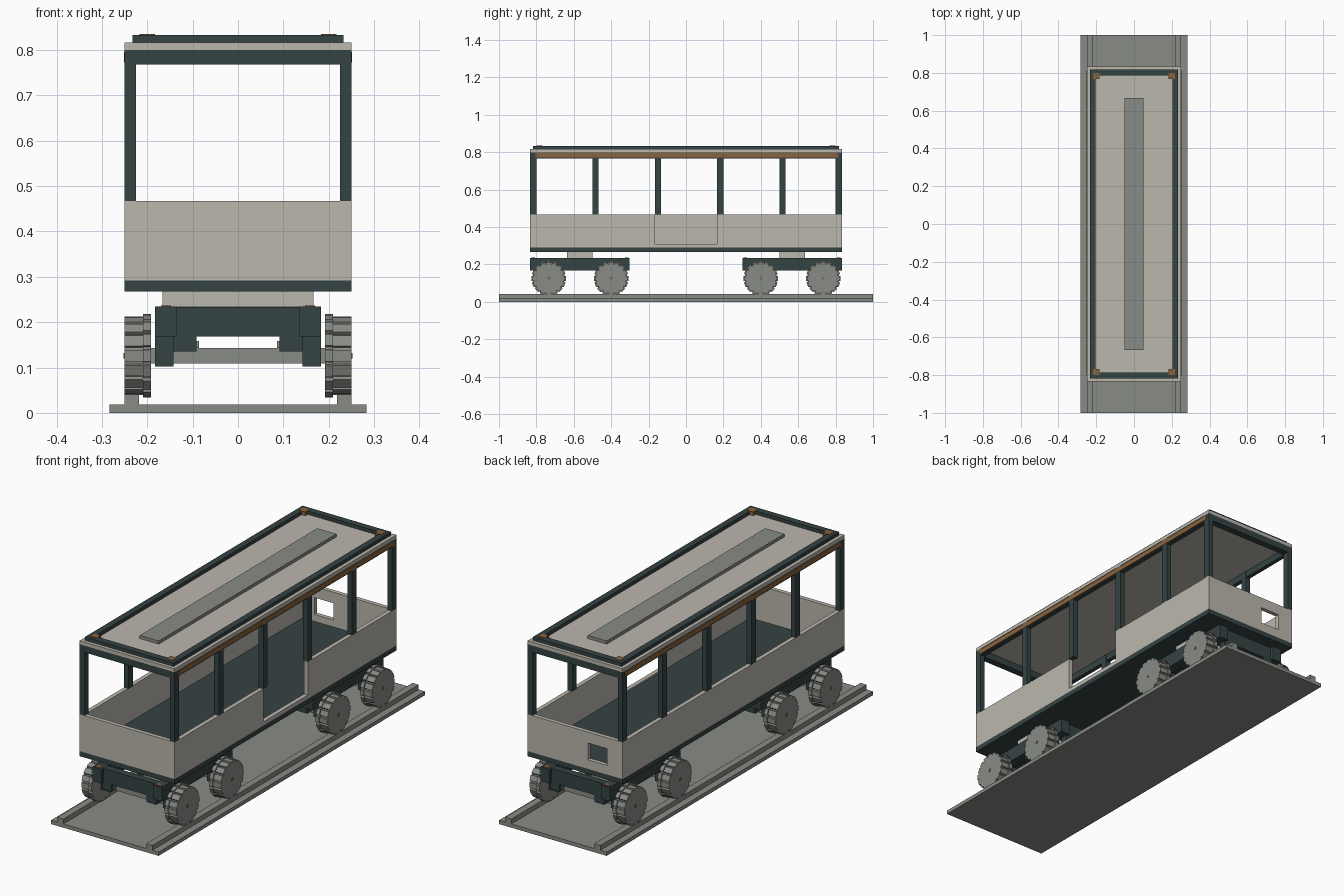
import bpy, bmesh, math

if "Cube" in bpy.data.objects:
    bpy.data.objects.remove(bpy.data.objects["Cube"])


def material(name, rgb):
    m = bpy.data.materials.new(name)
    m.diffuse_color = (*rgb, 1)
    m.use_nodes = True
    m.node_tree.nodes["Principled BSDF"].inputs["Base Color"].default_value = m.diffuse_color
    return m


CREAM = material("warm cream", (0.50, 0.475, 0.42))
DARK = material("dark teal", (0.036, 0.056, 0.056))
GREY = material("steel grey", (0.25, 0.26, 0.235))
COPPER = material("copper brown", (0.25, 0.125, 0.05))


def finish(name, bm, mat):
    bmesh.ops.recalc_face_normals(bm, faces=bm.faces)
    me = bpy.data.meshes.new(name)
    bm.to_mesh(me)
    bm.free()
    me.materials.append(mat)
    ob = bpy.data.objects.new(name, me)
    bpy.context.collection.objects.link(ob)
    return ob


def box(name, mat, x, y, z):
    """Box from (min, max) ranges on each axis."""
    bm = bmesh.new()
    bmesh.ops.create_cube(bm, size=1)
    for v in bm.verts:
        for i, (lo, hi) in enumerate((x, y, z)):
            v.co[i] = lo if v.co[i] < 0 else hi
    return finish(name, bm, mat)


def span(a, b, s):
    """Range a..b mirrored to the side given by s."""
    return (a, b) if s > 0 else (-b, -a)


def around(c, half):
    return (c - half, c + half)


def disc(name, mat, x, y, z, r_out, r_in):
    """Sixteen-tooth wheel disc with its axis along x."""
    bm = bmesh.new()
    vs = []
    step = math.tau / 16
    for i in range(16):
        for r, da in ((r_out, -0.36), (r_out, 0.36), (r_in, 0.42), (r_in, 0.58)):
            a = (i + da) * step
            vs.append(bm.verts.new((x[0], y + r * math.sin(a), z + r * math.cos(a))))
    f = bm.faces.new(vs)
    ext = bmesh.ops.extrude_face_region(bm, geom=[f])
    for v in ext["geom"]:
        if isinstance(v, bmesh.types.BMVert):
            v.co.x = x[1]
    bm.faces.ensure_lookup_table()
    if f.is_valid and len(bm.faces) < 66:
        bm.faces.new(vs)
    return finish(name, bm, mat)


# Track bed and rails
box("track_bed", GREY, (-0.283, 0.283), (-1, 1), (0, 0.018))
for s in (-1, 1):
    box("rail", GREY, span(0.218, 0.25, s), (-1, 1), (0.017, 0.041))

# Bogies
AXLE_Z = 0.126
for e in (-1, 1):
    c = e * 0.567
    box("bogie_bolster", CREAM, (-0.167, 0.167), around(c, 0.068), (0.235, 0.269))
    box("bogie_centre_beam", DARK, (-0.14, 0.14), around(c, 0.067), (0.17, 0.235))
    for s in (-1, 1):
        box("bogie_side_beam", DARK, span(0.135, 0.183, s), around(c, 0.266), (0.168, 0.235))
    for d in (-1, 1):
        y = c + d * 0.167
        box("bogie_end_beam", DARK, (-0.136, 0.136), around(c + d * 0.233, 0.017), (0.168, 0.234))
        box("axle", GREY, (-0.195, 0.195), around(y, 0.017), around(AXLE_Z, 0.017))
        for s in (-1, 1):
            box("axle_box", DARK, span(0.142, 0.183, s), around(y, 0.034), (0.102, 0.169))
            box("brake_hanger", DARK, span(0.092, 0.142, s), around(c + d * 0.233, 0.017), (0.135, 0.169))
            box("brake_pin", GREY, span(0.086, 0.093, s), around(c + d * 0.233, 0.008), (0.143, 0.159))
            box("bogie_corner_cap", COPPER, span(0.148, 0.17, s), around(c + d * 0.25, 0.01), (0.234, 0.237))
            disc("wheel_tread", GREY, span(0.209, 0.25, s), y, AXLE_Z, 0.087, 0.079)
            disc("wheel_flange", GREY, span(0.192, 0.21, s), y, AXLE_Z, 0.093, 0.085)
            box("wheel_hub_pin", COPPER, span(0.249, 0.252, s), around(y, 0.006), around(AXLE_Z, 0.006))

# Floor
X, Y, T = 0.25, 0.833, 0.02
box("underframe", DARK, (-X, X), (-Y, Y), (0.268, 0.292))
box("cabin_floor", DARK, (-X + T, X - T), (-Y + T, Y - T), (0.291, 0.302))

# Lower walls; the right one has a doorway, the back one a small opening
W0, W1 = 0.292, 0.467
box("left_wall", CREAM, (-X, -X + T), (-Y, Y), (W0, W1))
for s in (-1, 1):
    box("right_wall", CREAM, (X - T, X), span(0.167, Y, s), (W0, W1))
box("door_sill", CREAM, (X - T, X), (-0.167, 0.167), (W0, 0.31))
IX = X - T
box("front_wall", CREAM, (-IX, IX), (-Y, -Y + T), (W0, W1))
box("back_wall_wide", CREAM, (-0.067, IX), (Y - T, Y), (W0, W1))
box("back_wall_narrow", CREAM, (-IX, -0.168), (Y - T, Y), (W0, W1))
box("back_wall_below", CREAM, (-0.168, -0.067), (Y - T, Y), (W0, 0.335))
box("back_wall_above", CREAM, (-0.168, -0.067), (Y - T, Y), (0.415, W1))

# Window posts and top beams
for s in (-1, 1):
    for y in (-0.833, -0.5, -0.167, 0.167, 0.5, 0.8):
        box("window_post", DARK, span(0.225, X, s), (y, y + 0.033), (W1, 0.80))
    box("side_top_beam", DARK, span(0.227, 0.247, s), (-0.8, 0.8), (0.768, 0.80))
    box("side_trim", COPPER, span(0.246, 0.2515, s), (-0.805, 0.815), (0.773, 0.796))
    box("end_top_beam", DARK, (-0.226, 0.226), span(0.8, Y, s), (0.768, 0.80))

# Roof with raised frame, corner caps and centre strip
box("roof", CREAM, (-X, X), (-Y, Y), (0.80, 0.817))
for s in (-1, 1):
    box("roof_side_rail", DARK, span(0.203, 0.233, s), (-0.817, 0.817), (0.816, 0.833))
    box("roof_end_rail", DARK, (-0.204, 0.204), span(0.785, 0.817, s), (0.816, 0.833))
    for e in (-1, 1):
        box("roof_corner_cap", COPPER, span(0.183, 0.217, s), span(0.767, 0.80, e), (0.816, 0.835))
box("roof_strip", GREY, (-0.05, 0.05), (-0.667, 0.667), (0.816, 0.832))
